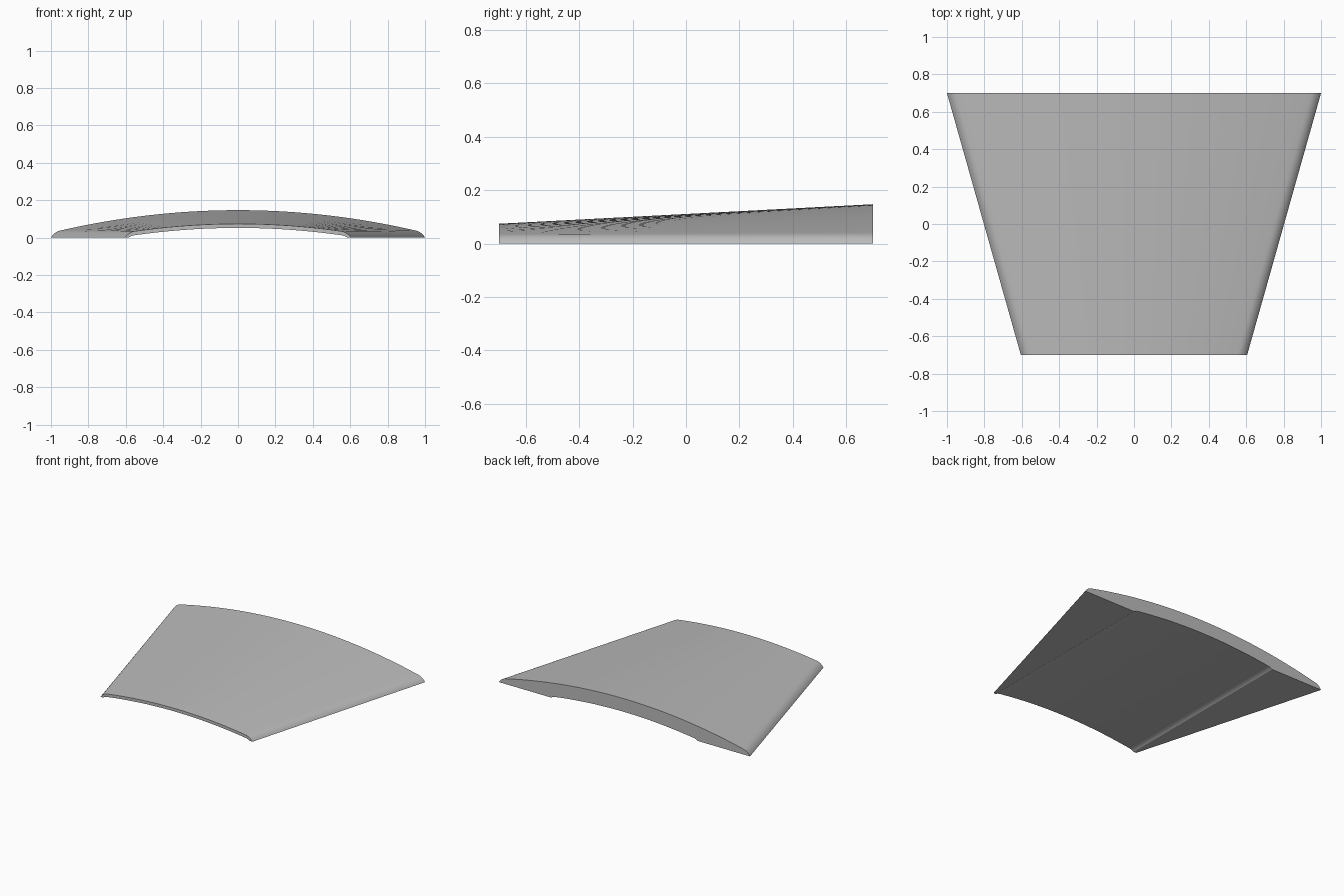
import bpy
import bmesh
from mathutils import Vector

cube = bpy.data.objects.get("Cube")
if cube:
    bpy.data.objects.remove(cube, do_unlink=True)

ARC_STEPS = 24
FILLET_STEPS = 8


def arch(crown, shoulder, corner, foot):
    """Symmetric shallow arch with rounded shoulders, from -x to +x."""
    sx, sz = shoulder
    half = []
    # Crown down to the shoulder
    for i in range(ARC_STEPS):
        t = i / ARC_STEPS
        half.append((sx * t, crown - (crown - sz) * t * t))
    # Rounded shoulder down to the ground
    a, b, c = Vector(shoulder), Vector(corner), Vector((foot, 0))
    for i in range(FILLET_STEPS + 1):
        t = i / FILLET_STEPS
        p = a * (1 - t) ** 2 + b * 2 * t * (1 - t) + c * t * t
        half.append((p.x, p.y))
    return [(-x, z) for x, z in reversed(half[1:])] + half


# Outer skin flares toward the back; the hollow underneath keeps its size
front_skin = arch(0.074, (0.555, 0.034), (0.585, 0.027), 0.605)
back_skin = arch(0.147, (0.95, 0.038), (0.983, 0.03), 1.0)
hollow = arch(0.052, (0.545, 0.014), (0.57, 0.011), 0.585)

bm = bmesh.new()


def ring(skin, y):
    outline = skin + hollow[::-1]
    return [bm.verts.new((x, y, z)) for x, z in outline]


front = ring(front_skin, -0.7)
back = ring(back_skin, 0.7)
count = len(front)
half_count = count // 2

# Lofted skin, underside and hollow
for i in range(count):
    j = (i + 1) % count
    bm.faces.new((front[i], front[j], back[j], back[i]))

# End caps as strips between skin and hollow
for loop in (front, back):
    for i in range(half_count - 1):
        bm.faces.new((loop[i], loop[i + 1], loop[count - 2 - i], loop[count - 1 - i]))

bmesh.ops.recalc_face_normals(bm, faces=bm.faces)
mesh = bpy.data.meshes.new("curved_panel")
bm.to_mesh(mesh)
bm.free()

panel = bpy.data.objects.new("curved_panel", mesh)
bpy.context.collection.objects.link(panel)

# Single plain grey
grey = bpy.data.materials.new("plain_grey")
grey.use_nodes = True
colour = (0.5, 0.5, 0.5, 1.0)
grey.diffuse_color = colour
grey.node_tree.nodes["Principled BSDF"].inputs["Base Color"].default_value = colour
mesh.materials.append(grey)

bpy.ops.object.select_all(action="DESELECT")
panel.select_set(True)
bpy.context.view_layer.objects.active = panel
bpy.ops.object.shade_smooth_by_angle(angle=0.5)
